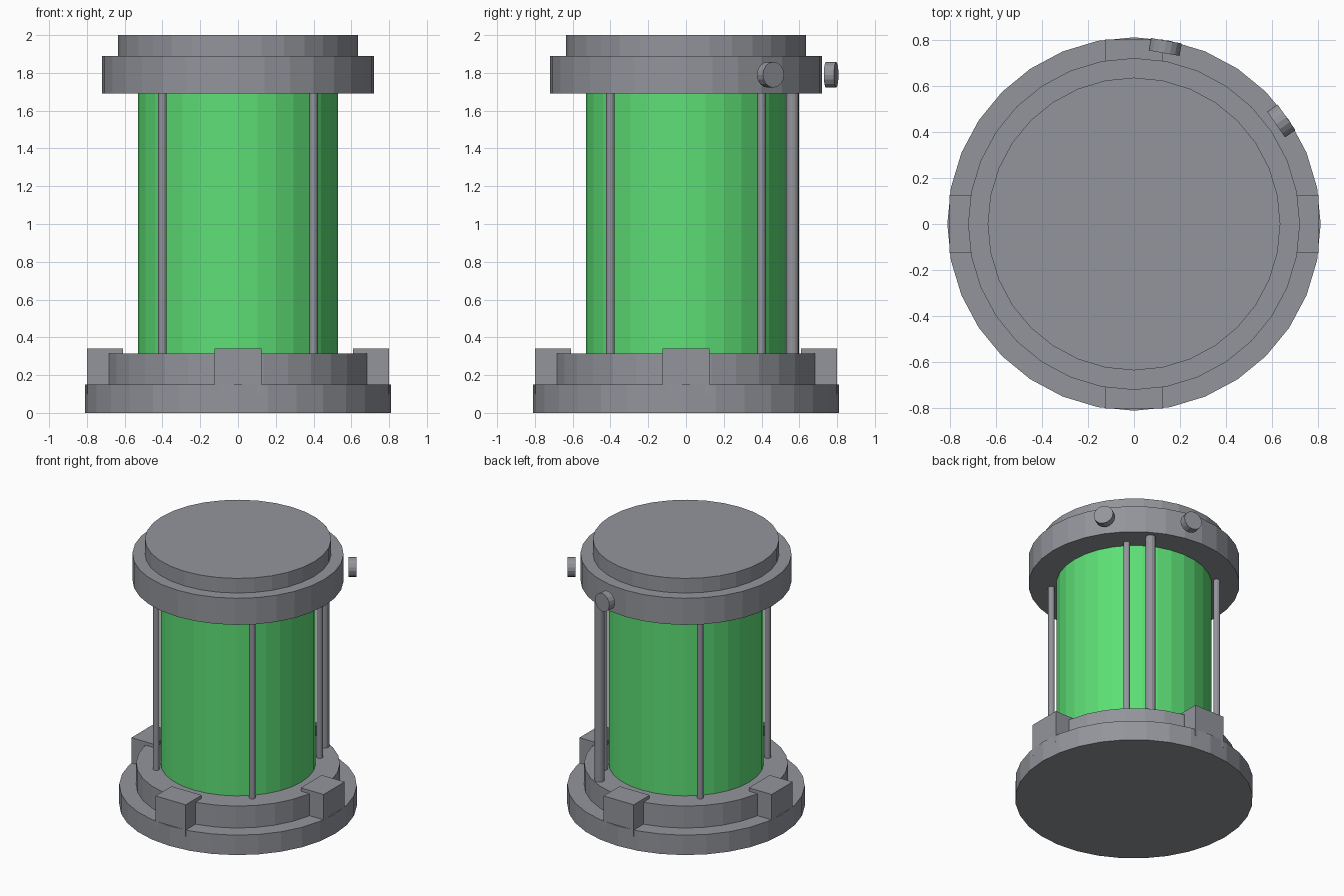
import bpy
from math import cos, sin, radians, pi

cube = bpy.data.objects.get("Cube")
if cube:
    bpy.data.objects.remove(cube, do_unlink=True)


def make_material(name, rgb):
    mat = bpy.data.materials.new(name)
    mat.use_nodes = True
    color = (*rgb, 1.0)
    mat.diffuse_color = color
    mat.node_tree.nodes["Principled BSDF"].inputs["Base Color"].default_value = color
    return mat


METAL = make_material("grey metal", (0.29, 0.30, 0.33))
GLOW = make_material("glowing green", (0.11, 0.74, 0.18))


def finish(name, mat):
    obj = bpy.context.object
    obj.name = name
    obj.data.materials.append(mat)
    return obj


def column(name, radius, z0, z1, mat=METAL, x=0, y=0, sides=32):
    """Upright flat-sided cylinder between two heights."""
    bpy.ops.mesh.primitive_cylinder_add(
        vertices=sides, radius=radius, depth=z1 - z0, location=(x, y, (z0 + z1) / 2))
    return finish(name, mat)


# Stepped base, tank and lid
column("base_plate", 0.81, 0, 0.15)
column("base_step", 0.695, 0.15, 0.315)
column("tank", 0.53, 0.30, 1.70, GLOW)
column("lid_ring", 0.72, 1.69, 1.89)
column("lid_cap", 0.635, 1.89, 2.0)

# Four clamp blocks on the base
for i, side in enumerate(("left", "back", "right", "front")):
    a = i * pi / 2
    bpy.ops.mesh.primitive_cube_add(
        size=1, location=(0.705 * cos(a), 0.705 * sin(a), 0.22), rotation=(0, 0, a))
    block = finish(side + "_clamp", METAL)
    block.scale = (0.19, 0.25, 0.24)

# Thin corner rods and one thicker pipe at the back
for sx, side in ((1, "left"), (-1, "right")):
    for sy, end in ((1, "back"), (-1, "front")):
        column(f"{end}_{side}_rod", 0.0225, 0.30, 1.70, x=0.4 * sx, y=0.4 * sy, sides=16)
column("back_pipe", 0.034, 0.30, 1.70,
       x=0.65 * cos(radians(60)), y=0.65 * sin(radians(60)), sides=16)

# Round knobs floating just off the lid ring
for name, degrees in (("side_knob", 35), ("back_knob", 80)):
    a = radians(degrees)
    bpy.ops.mesh.primitive_cylinder_add(
        vertices=16, radius=0.068, depth=0.055,
        location=(0.78 * cos(a), 0.78 * sin(a), 1.79), rotation=(0, pi / 2, a))
    finish(name, METAL)
